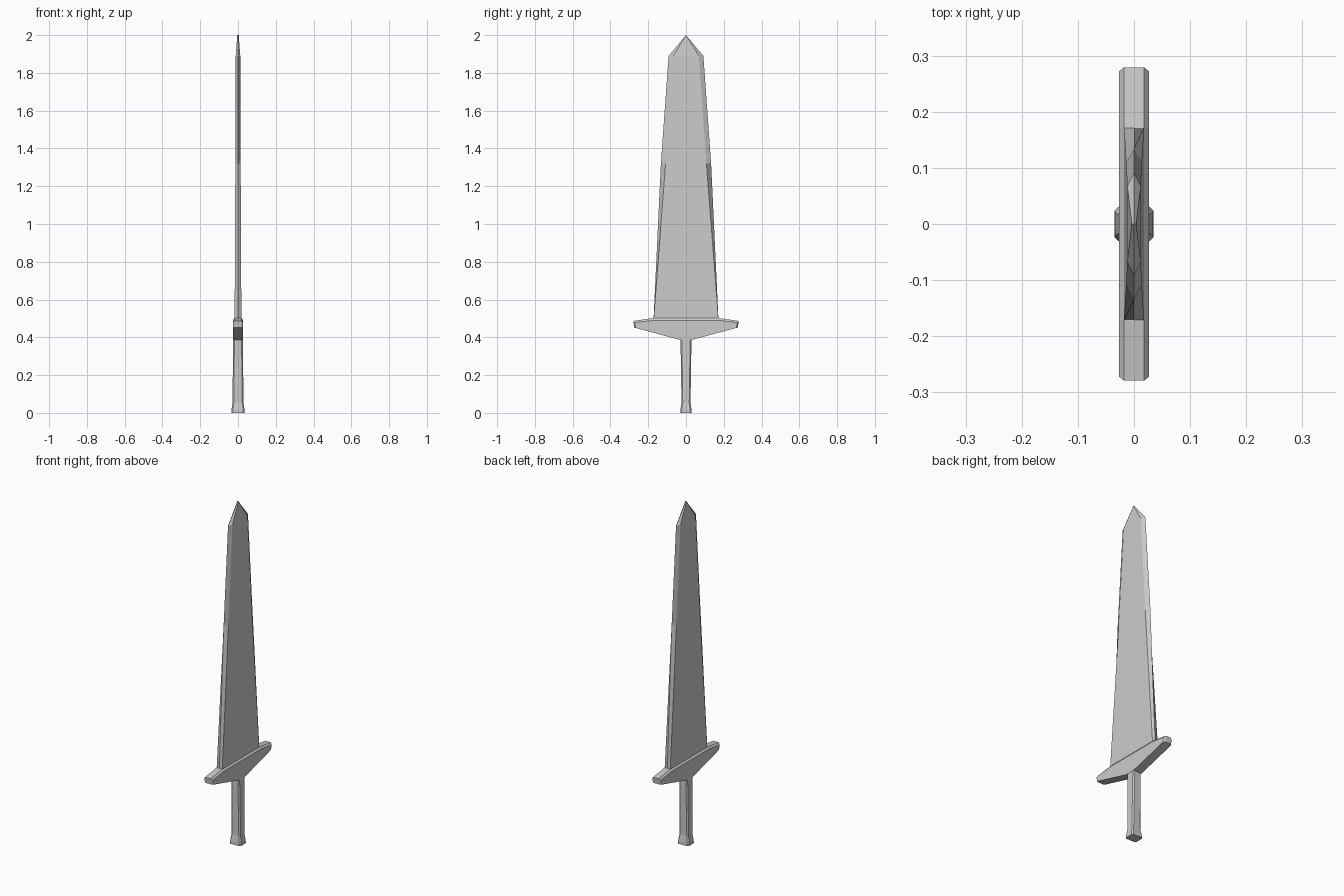
import bpy
import bmesh

if "Cube" in bpy.data.objects:
    bpy.data.objects.remove(bpy.data.objects["Cube"], do_unlink=True)

steel = bpy.data.materials.new("plain_grey")
steel.use_nodes = True
grey = (0.6, 0.6, 0.6, 1)
steel.diffuse_color = grey
steel.node_tree.nodes["Principled BSDF"].inputs["Base Color"].default_value = grey


def loft(name, rings):
    """Skin a closed solid through rings of equal point count."""
    bm = bmesh.new()
    loops = [[bm.verts.new(p) for p in ring] for ring in rings]
    n = len(loops[0])
    for a, b in zip(loops, loops[1:]):
        for i in range(n):
            j = (i + 1) % n
            bm.faces.new((a[i], a[j], b[j], b[i]))
    bm.faces.new(loops[0][::-1])
    bm.faces.new(loops[-1])
    bmesh.ops.remove_doubles(bm, verts=bm.verts, dist=0.0005)
    bmesh.ops.recalc_face_normals(bm, faces=bm.faces)
    mesh = bpy.data.meshes.new(name)
    bm.to_mesh(mesh)
    bm.free()
    mesh.materials.append(steel)
    obj = bpy.data.objects.new(name, mesh)
    bpy.context.collection.objects.link(obj)
    return obj


def blade_ring(z, thick, flat, edge):
    return [(thick, -flat, z), (thick, flat, z), (0, edge, z),
            (-thick, flat, z), (-thick, -flat, z), (0, -edge, z)]


def grip_ring(z, hx, hy, cut=0.007):
    return [(hx, -hy + cut, z), (hx, hy - cut, z), (hx - cut, hy, z), (-hx + cut, hy, z),
            (-hx, hy - cut, z), (-hx, -hy + cut, z), (-hx + cut, -hy, z), (hx - cut, -hy, z)]


def guard_ring(x, half):
    right = half
    left = [(-y, z) for y, z in reversed(half)]
    return [(x, y, z) for y, z in right + left]


# Blade: blunt at the guard, sharpening to a bevelled edge and a wedge tip
loft("blade", [
    blade_ring(0.49, 0.018, 0.172, 0.172),
    blade_ring(1.32, 0.014, 0.108, 0.133),
    blade_ring(1.89, 0.012, 0.068, 0.092),
    blade_ring(2.0, 0.004, 0, 0),
])

# Crossguard: tapering arms with chamfered top and ends
outer = [(0.172, 0.502), (0.279, 0.487), (0.274, 0.452), (0.03, 0.386)]
inner = [(0.172, 0.49), (0.272, 0.478), (0.267, 0.45), (0.03, 0.386)]
loft("crossguard", [
    guard_ring(-0.027, inner),
    guard_ring(-0.018, outer),
    guard_ring(0.018, outer),
    guard_ring(0.027, inner),
])

# Grip with a flared pommel
loft("grip", [
    grip_ring(0, 0.035, 0.03),
    grip_ring(0.02, 0.034, 0.029),
    grip_ring(0.055, 0.029, 0.024),
    grip_ring(0.39, 0.026, 0.029),
])
